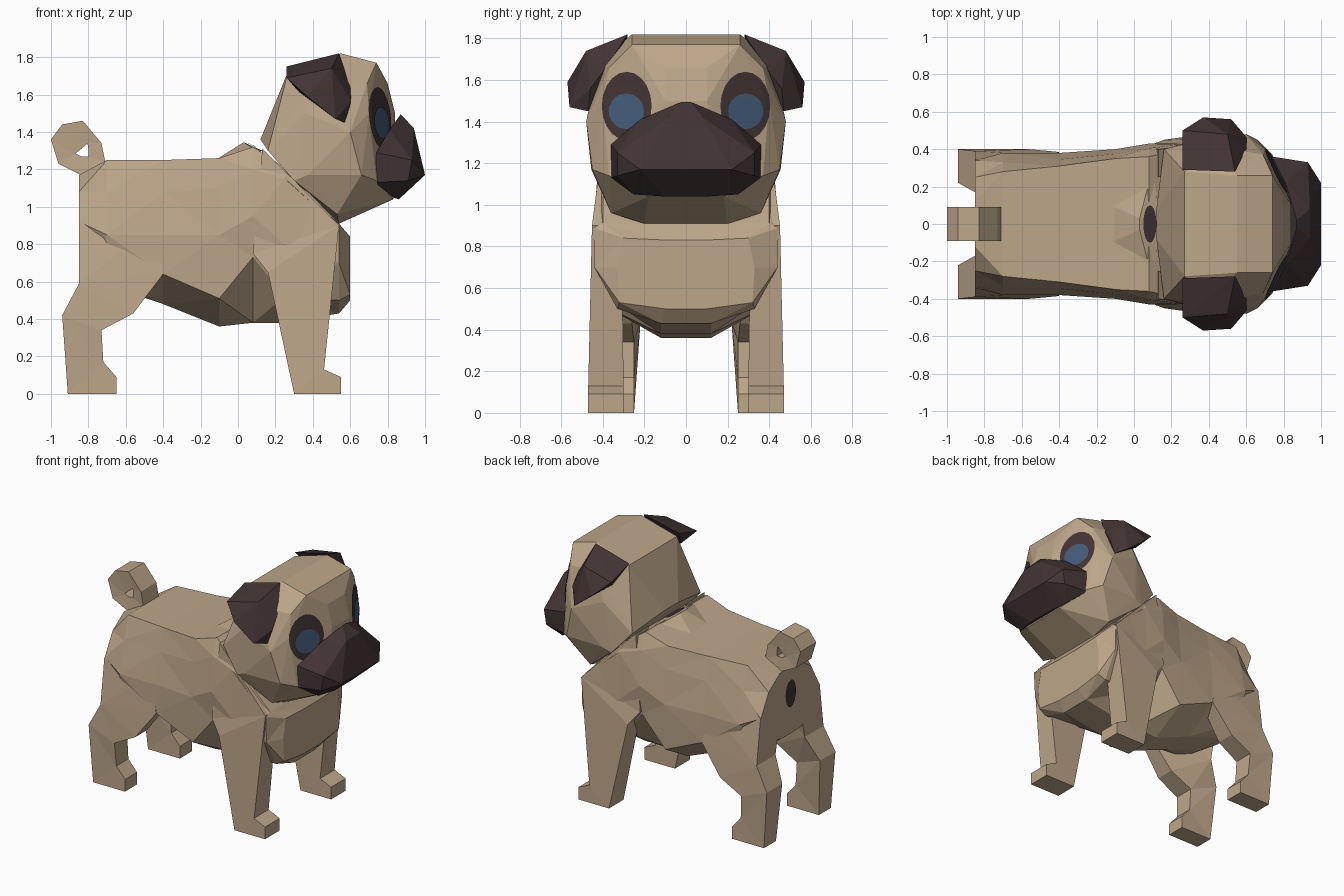
import bpy, bmesh, math
from mathutils import Vector
from mathutils.bvhtree import BVHTree

if "Cube" in bpy.data.objects:
    bpy.data.objects.remove(bpy.data.objects["Cube"])


def material(name, rgb):
    m = bpy.data.materials.new(name)
    m.diffuse_color = (*rgb, 1)
    m.use_nodes = True
    m.node_tree.nodes["Principled BSDF"].inputs["Base Color"].default_value = m.diffuse_color
    return m


TAN = material("tan fur", (0.51, 0.382, 0.254))
DARK = material("dark brown", (0.056, 0.034, 0.035))
BLUE = material("eye blue", (0.056, 0.106, 0.185))


def finish(name, bm, mat, recalc=True):
    if recalc:
        bmesh.ops.recalc_face_normals(bm, faces=bm.faces)
    me = bpy.data.meshes.new(name)
    bm.to_mesh(me)
    me.materials.append(mat)
    ob = bpy.data.objects.new(name, me)
    bpy.context.collection.objects.link(ob)
    tree = BVHTree.FromBMesh(bm)
    bm.free()
    return tree


def loft(name, sections, mat, closed=False):
    """Skin a row of equal-length closed sections."""
    bm = bmesh.new()
    rows = [[bm.verts.new(p) for p in s] for s in sections]
    n = len(rows[0])
    pairs = list(zip(rows, rows[1:])) + ([(rows[-1], rows[0])] if closed else [])
    for a, b in pairs:
        for i in range(n):
            j = (i + 1) % n
            bm.faces.new((a[i], a[j], b[j], b[i]))
    if not closed:
        bm.faces.new(rows[0])
        bm.faces.new(rows[-1])
    bmesh.ops.recalc_face_normals(bm, faces=bm.faces)
    bmesh.ops.triangulate(bm, faces=bm.faces)
    return finish(name, bm, mat)


def hull(name, points, mat):
    bm = bmesh.new()
    for p in points:
        bm.verts.new(p)
    bmesh.ops.convex_hull(bm, input=bm.verts)
    loose = [v for v in bm.verts if not v.link_faces]
    bmesh.ops.delete(bm, geom=loose, context='VERTS')
    return finish(name, bm, mat)


def both(points):
    return points + [(x, -y, z) for x, y, z in points]


def leg(name, outline, side):
    """Outline points are (x, z, inner y, outer y)."""
    bm = bmesh.new()
    a = [bm.verts.new((x, side * yi, z)) for x, z, yi, yo in outline]
    b = [bm.verts.new((x, side * yo, z)) for x, z, yi, yo in outline]
    bm.faces.new(a)
    bm.faces.new(b)
    for i in range(len(a)):
        j = (i + 1) % len(a)
        bm.faces.new((a[i], a[j], b[j], b[i]))
    bmesh.ops.recalc_face_normals(bm, faces=bm.faces)
    bmesh.ops.triangulate(bm, faces=bm.faces)
    finish(name, bm, TAN)


def decal(name, tree, centre, u, v, ray, mat, lift):
    """Thin oval patch projected along ray onto a surface."""
    bm = bmesh.new()
    c, u, v, ray = Vector(centre), Vector(u), Vector(v), Vector(ray)

    def put(p):
        hit, nor, _, _ = tree.ray_cast(p, ray)
        return bm.verts.new((hit if hit else p) - ray * lift)

    n = 20
    rings = [[put(c + (u * math.cos(t) + v * math.sin(t)) * k / 5)
              for t in (2 * math.pi * i / n for i in range(n))] for k in range(1, 6)]
    mid = put(c)
    for i in range(n):
        j = (i + 1) % n
        bm.faces.new((mid, rings[0][i], rings[0][j]))
        for a, b in zip(rings, rings[1:]):
            bm.faces.new((a[i], b[i], b[j], a[j]))
    bm.normal_update()
    for f in bm.faces:
        if f.normal.dot(ray) > 0:
            f.normal_flip()
    finish(name, bm, mat, recalc=False)


# Torso: half sections (half width, z) from spine to belly at each x
TORSO = [
    (-0.85, [(.12, 1.17), (.25, 1.08), (.34, .92), (.24, .72), (.10, .68)]),
    (-0.70, [(.28, 1.25), (.33, 1.08), (.38, .85), (.32, .62), (.12, .58)]),
    (-0.40, [(.31, 1.25), (.345, 1.08), (.38, .85), (.38, .64), (.12, .48)]),
    (-0.10, [(.35, 1.26), (.375, 1.10), (.40, .85), (.385, .51), (.12, .36)]),
    (0.08, [(.36, 1.32), (.405, 1.20), (.43, .95), (.40, .73), (.12, .38)]),
    (0.25, [(.40, 1.21), (.425, 1.15), (.435, .80), (.33, .52), (.12, .38)]),
    (0.54, [(.40, .91), (.445, .89), (.44, .70), (.33, .50), (.12, .43)]),
    (0.60, [(.08, .83), (.30, .84), (.33, .70), (.32, .53), (.10, .50)]),
]
torso = loft("torso", [[(x, w, z) for w, z in h] + [(x, -w, z) for w, z in reversed(h)]
                       for x, h in TORSO], TAN)

# Raised scruff behind the neck
scruff = hull("scruff", both([(-.12, .10, 1.25), (.03, .03, 1.345), (.13, .10, 1.30),
                              (.10, .30, 1.30), (.0, .25, 1.25)]), TAN)

# Legs
HIND = [(-.91, 0, .25, .39), (-.65, 0, .25, .39), (-.65, .09, .25, .39), (-.72, .17, .25, .39),
        (-.73, .34, .25, .40), (-.56, .43, .26, .40), (-.40, .64, .28, .385),
        (-.45, .90, .25, .365), (-.70, 1.06, .15, .32), (-.85, .92, .10, .345),
        (-.85, .59, .17, .39), (-.94, .42, .22, .40)]
FORE = [(.30, 0, .30, .47), (.55, 0, .30, .47), (.55, .09, .30, .47), (.46, .13, .30, .47),
        (.54, .90, .31, .452), (.13, 1.31, .25, .40), (.08, .75, .32, .42), (.16, .65, .31, .45)]
for side, word in ((1, "left"), (-1, "right")):
    leg("hind_leg_" + word, HIND, side)
    leg("front_leg_" + word, FORE, side)

# Head
head = hull("head", both([
    (.12, .08, 1.36), (.16, .40, 1.30), (.20, .22, 1.48), (.27, .28, 1.73), (.55, .26, 1.82),
    (.74, .26, 1.77), (.80, .10, 1.66), (.69, .37, 1.66), (.42, .42, 1.68), (.36, .45, 1.50),
    (.60, .48, 1.40), (.66, .45, 1.17), (.37, .455, 1.17), (.84, .10, 1.50), (.70, .40, 1.50),
    (.74, .37, 1.14), (.83, .18, 1.04), (.54, .20, .91), (.53, .36, .96), (.30, .44, 1.14)]), TAN)

# Muzzle
hull("muzzle", both([
    (.87, .02, 1.495), (.94, .08, 1.42), (.81, .22, 1.41), (.74, .36, 1.29), (.73, .36, 1.13),
    (1.0, .22, 1.17), (.93, .33, 1.25), (.91, .33, 1.14), (.83, .25, 1.05), (.86, .10, 1.04)]), DARK)

# Folded ears and eyes
EAR = [(.26, .29, 1.75), (.26, .50, 1.69), (.37, .57, 1.59), (.52, .56, 1.47), (.57, .47, 1.45),
       (.605, .46, 1.56), (.60, .40, 1.64), (.54, .28, 1.82), (.50, .48, 1.74), (.32, .40, 1.62)]
for side, word in ((1, "left"), (-1, "right")):
    hull("ear_" + word, [(x, side * y, z) for x, y, z in EAR], DARK)
    decal("eye_patch_" + word, head, (2, side * .285, 1.475), (0, .12, 0), (0, 0, .165),
          (-1, 0, 0), DARK, .006)
    decal("iris_" + word, head, (2, side * .287, 1.45), (0, .085, 0), (0, 0, .085),
          (-1, 0, 0), BLUE, .013)

# Dark marks on the scruff and under the tail
decal("scruff_mark", scruff, (.085, 0, 3), (.035, 0, 0), (0, .10, 0), (0, 0, -1), DARK, .006)
decal("rear_mark", torso, (-2, 0, .98), (0, .06, 0), (0, 0, .10), (1, 0, 0), DARK, .006)

# Curled tail: outer and inner outline of a square-section ring
OUTER = [(-.71, 1.24), (-.73, 1.34), (-.83, 1.46), (-.94, 1.44), (-1.0, 1.36), (-.96, 1.23), (-.82, 1.16)]
INNER = [(-.80, 1.27), (-.80, 1.31), (-.805, 1.34), (-.82, 1.325), (-.85, 1.30), (-.87, 1.285), (-.84, 1.27)]
loft("tail", [[(a, .09, b), (a, -.09, b), (c, -.08, d), (c, .08, d)]
              for (a, b), (c, d) in zip(OUTER, INNER)], TAN, closed=True)
